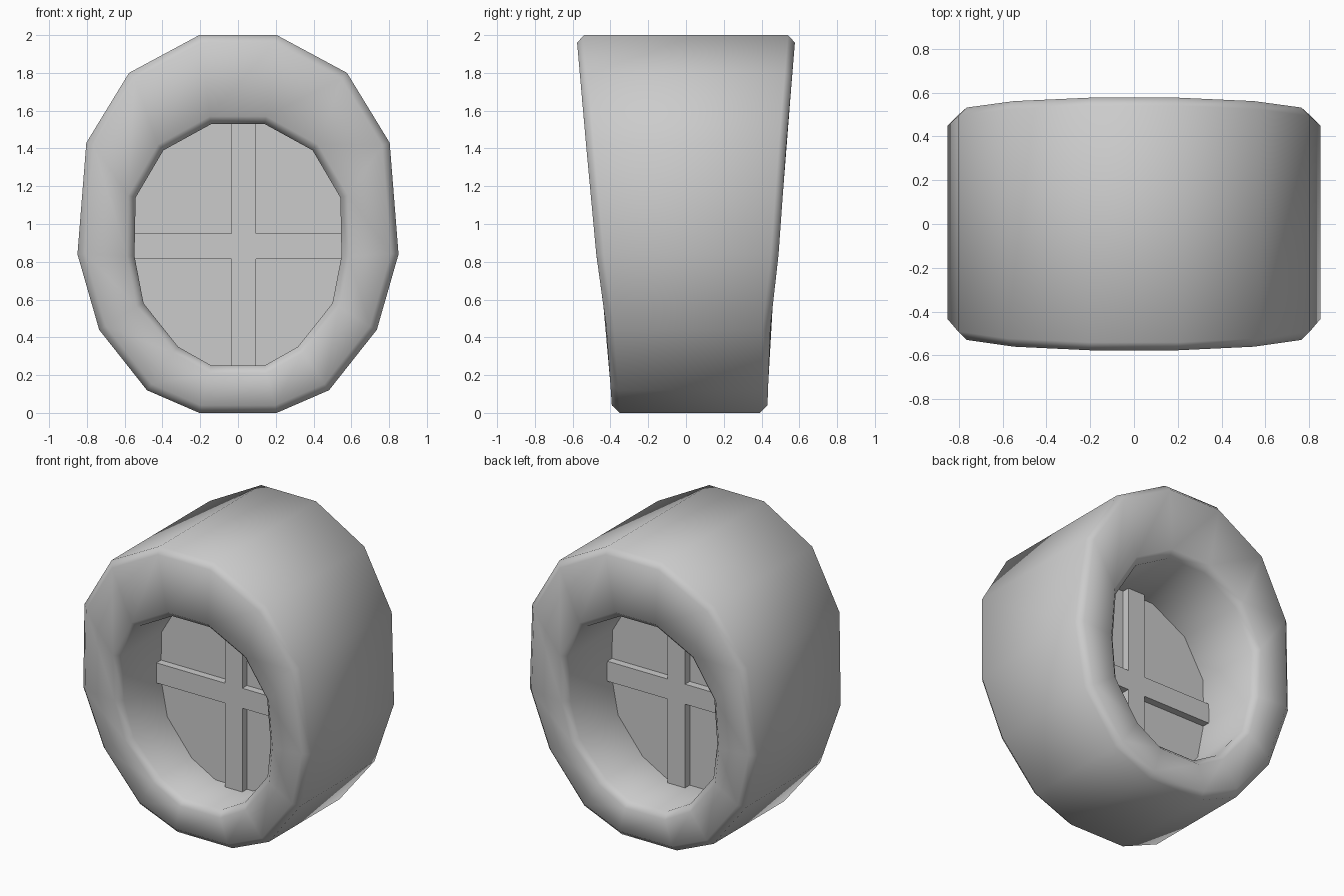
import bpy, bmesh

if "Cube" in bpy.data.objects:
    bpy.data.objects.remove(bpy.data.objects["Cube"])

# Right halves of the 14-sided outlines (x, z), top to bottom
OUTER = [(.205, 2.0), (.577, 1.8), (.803, 1.43), (.85, .84), (.735, .44), (.482, .12), (.205, 0)]
INNER = [(.14, 1.53), (.395, 1.39), (.542, 1.14), (.548, .83), (.5, .58), (.317, .35), (.14, .25)]
# Face depth by height: (z, front y, back y)
DEPTH = [(0, -.39, .43), (.44, -.42, .445), (.84, -.475, .49), (1.43, -.53, .532), (2.0, -.58, .58)]


def full(half):
    return half + [(-x, z) for x, z in reversed(half)]


def depth(z, side):
    for a, b in zip(DEPTH, DEPTH[1:]):
        if z <= b[0]:
            t = (z - a[0]) / (b[0] - a[0])
            return a[side] + t * (b[side] - a[side])
    return DEPTH[-1][side]


def finish(name, bm):
    bmesh.ops.recalc_face_normals(bm, faces=bm.faces)
    me = bpy.data.meshes.new(name)
    bm.to_mesh(me)
    bm.free()
    ob = bpy.data.objects.new(name, me)
    bpy.context.collection.objects.link(ob)
    return ob


# Tapered tyre-like ring with chamfered rims
bm = bmesh.new()
loops = [[bm.verts.new((x, depth(z, side), z)) for x, z in full(half)]
         for half, side in ((OUTER, 1), (OUTER, 2), (INNER, 2), (INNER, 1))]
n = len(loops[0])
for k in range(4):
    a, b = loops[k], loops[(k + 1) % 4]
    for i in range(n):
        j = (i + 1) % n
        bm.faces.new((a[i], a[j], b[j], b[i]))
rims = [bm.edges.get((lp[i], lp[(i + 1) % n])) for lp in loops for i in range(n)]
bmesh.ops.bevel(bm, geom=rims, offset=.04, segments=1, profile=.5, affect='EDGES')
ring = finish("ring", bm)
bpy.context.view_layer.objects.active = ring
ring.select_set(True)
bpy.ops.object.shade_smooth_by_angle(angle=1.05)

# Thin panel closing the middle of the opening
bm = bmesh.new()
panel = bm.faces.new([bm.verts.new((x * 1.005, -.04, z)) for x, z in full(INNER)])
ext = bmesh.ops.extrude_face_region(bm, geom=[panel], use_keep_orig=True)
moved = [g for g in ext["geom"] if isinstance(g, bmesh.types.BMVert)]
bmesh.ops.translate(bm, vec=(0, .05, 0), verts=moved)
finish("centre_panel", bm)


# Cross bars standing proud of both sides of the panel, as one plus-shaped solid
X0, X1, Z0, Z1 = -.035, .095, .815, .95
L, R, B, T = -.547, .547, .25, 1.53
PLUS = [(X0, B), (X1, B), (X1, Z0), (R, Z0), (R, Z1), (X1, Z1),
        (X1, T), (X0, T), (X0, Z1), (L, Z1), (L, Z0), (X0, Z0)]
bm = bmesh.new()
front = [bm.verts.new((x, -.09, z)) for x, z in PLUS]
back = [bm.verts.new((x, .06, z)) for x, z in PLUS]
bm.faces.new(front)
bm.faces.new(back[::-1])
for i in range(12):
    j = (i + 1) % 12
    bm.faces.new((front[i], front[j], back[j], back[i]))
finish("cross_bars", bm)
